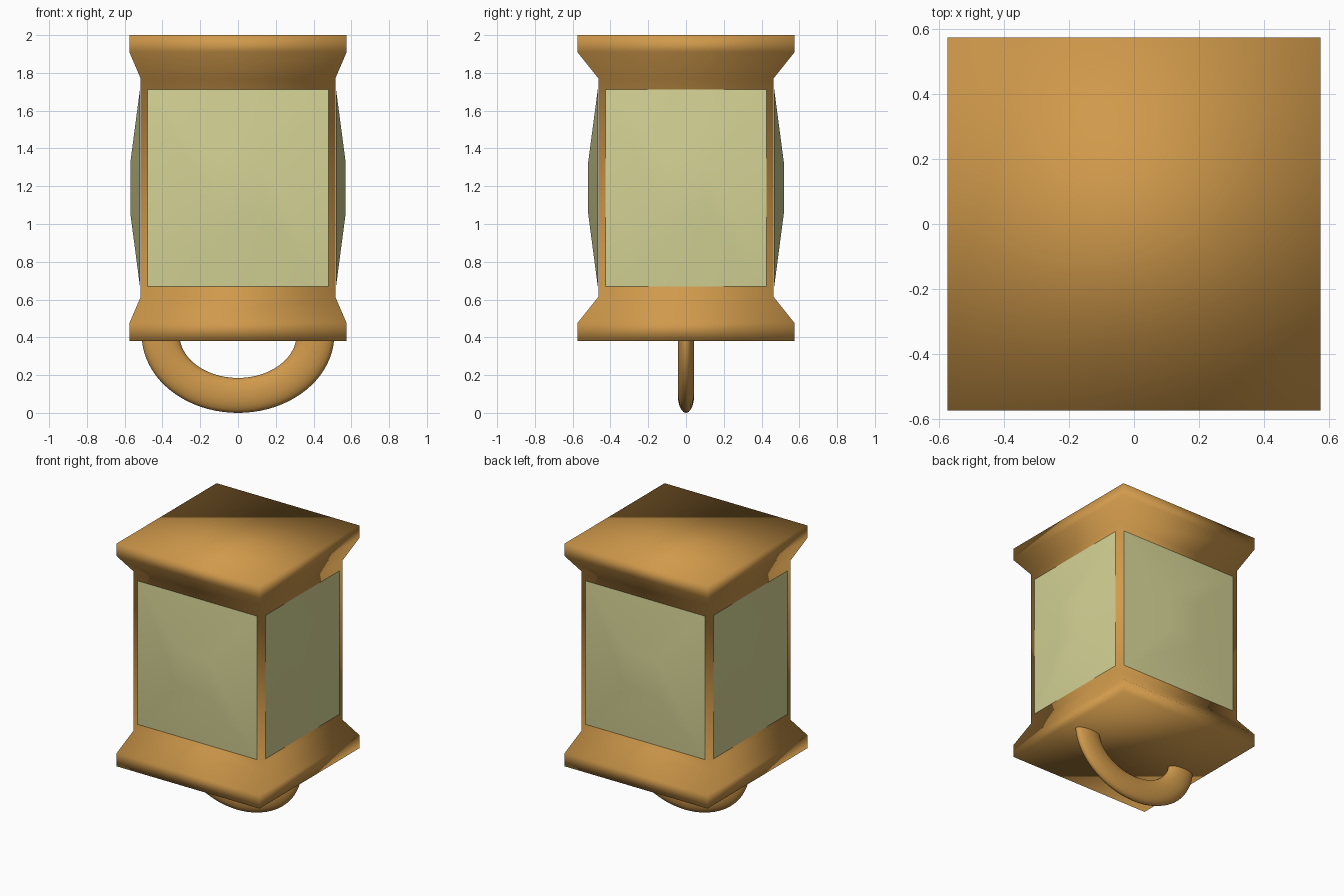
import bpy, bmesh, math
from mathutils import Vector

if "Cube" in bpy.data.objects:
    bpy.data.objects.remove(bpy.data.objects["Cube"])


def material(name, rgb):
    m = bpy.data.materials.new(name)
    m.diffuse_color = (*rgb, 1)
    m.use_nodes = True
    m.node_tree.nodes["Principled BSDF"].inputs["Base Color"].default_value = m.diffuse_color
    return m


WOOD = material("warm brown", (0.63, 0.32, 0.07))
GLASS = material("pale yellow glass", (0.66, 0.65, 0.30))


def finish(name, bm, mat):
    bmesh.ops.recalc_face_normals(bm, faces=bm.faces)
    for f in bm.faces:
        f.smooth = True
    me = bpy.data.meshes.new(name)
    bm.to_mesh(me)
    bm.free()
    me.materials.append(mat)
    ob = bpy.data.objects.new(name, me)
    bpy.context.collection.objects.link(ob)
    return ob


def bridge(bm, a, b):
    n = len(a)
    for i in range(n):
        bm.faces.new((a[i], a[(i + 1) % n], b[(i + 1) % n], b[i]))


CORNERS = ((-1, -1), (1, -1), (1, 1), (-1, 1))
HX, HY = 0.515, 0.463

# Lantern frame: stacked rectangular rings (half x, half y, z)
bm = bmesh.new()
profile = [(0.575, 0.575, 0.38), (0.575, 0.575, 0.475), (HX, HY, 0.615),
           (HX, HY, 1.77), (0.575, 0.575, 1.91), (0.575, 0.575, 2.0)]
rings = [[bm.verts.new((sx * hx, sy * hy, z)) for sx, sy in CORNERS]
         for hx, hy, z in profile]
for lo, hi in zip(rings, rings[1:]):
    bridge(bm, lo, hi)
bm.faces.new(rings[0])
bm.faces.new(rings[-1])
finish("lantern_frame", bm, WOOD)


# Bulging glass pane: outer rim on the wall, raised flat centre
def pane(name, out, half, wall):
    bm = bmesh.new()
    out = Vector(out)
    side = Vector((-out.y, out.x, 0))
    loops = []
    for w, h, d in ((half, 0.522, 0.004), (half * 0.26, 0.135, 0.055)):
        loops.append([bm.verts.new(out * (wall + d) + side * (sx * w)
                                   + Vector((0, 0, 1.191 + sy * h)))
                      for sx, sy in CORNERS])
    bridge(bm, *loops)
    face = bm.faces.new(loops[1])
    ob = finish(name, bm, GLASS)
    # an open shell: make its faces point outward
    if sum((p.normal.dot(out) for p in ob.data.polygons)) < 0:
        ob.data.flip_normals()


pane("front_pane", (0, -1, 0), 0.48, HY)
pane("back_pane", (0, 1, 0), 0.48, HY)
pane("right_pane", (1, 0, 0), 0.425, HX)
pane("left_pane", (-1, 0, 0), 0.425, HX)

# Hanging ring: flattened half loop below the base
bm = bmesh.new()
SEG, SIDES = 40, 20
loops = []
for i in range(SEG + 1):
    u = math.pi * i / SEG
    loop = []
    for j in range(SIDES):
        v = 2 * math.pi * j / SIDES
        loop.append(bm.verts.new((
            (0.41 + 0.10 * math.cos(v)) * math.cos(u),
            0.043 * math.sin(v),
            0.415 - (0.3225 + 0.0925 * math.cos(v)) * math.sin(u))))
    loops.append(loop)
for a, b in zip(loops, loops[1:]):
    bridge(bm, a, b)
bm.faces.new(loops[0])
bm.faces.new(loops[-1])
finish("bottom_ring", bm, WOOD)
